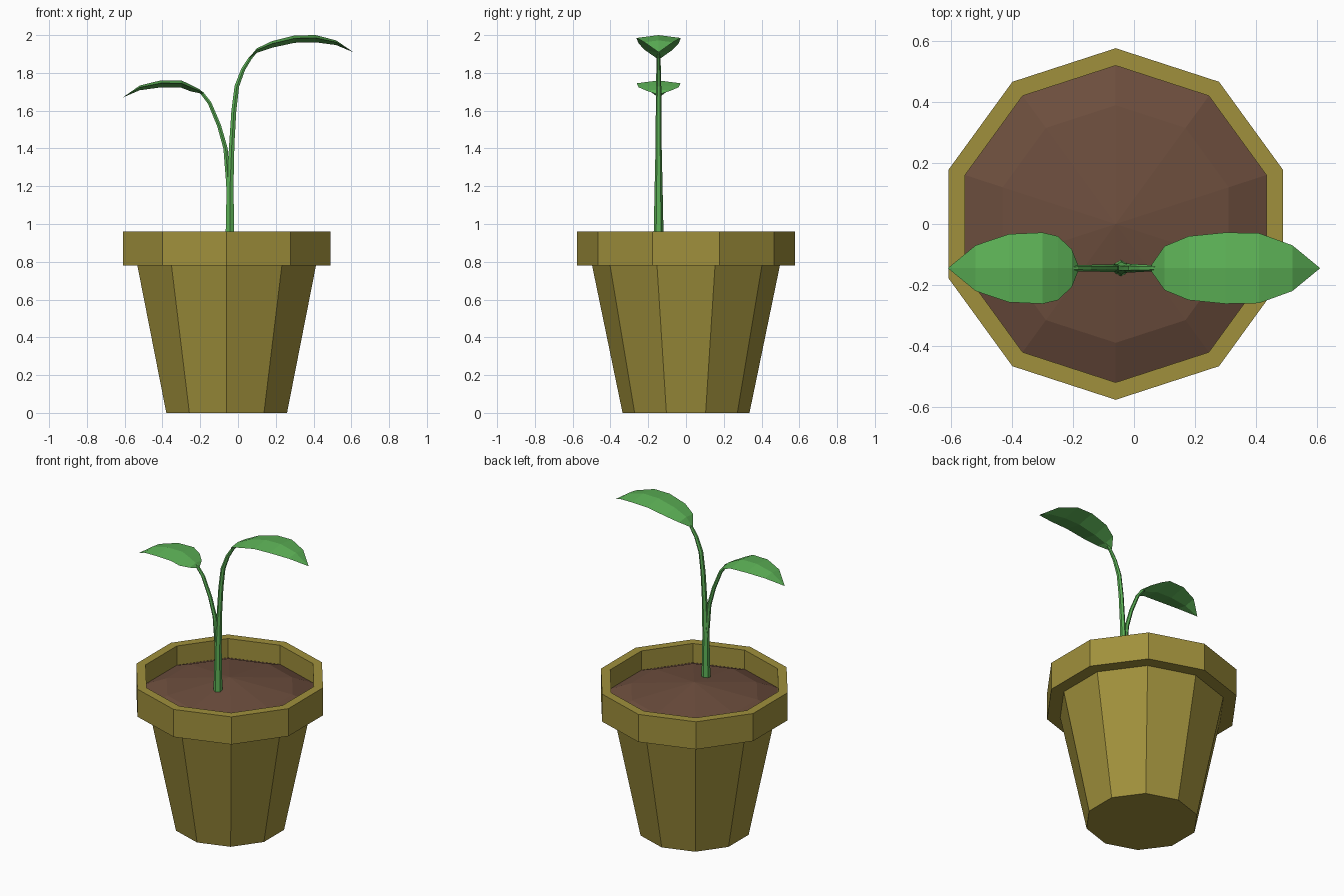
import bpy, bmesh
from math import sin, cos, pi
from mathutils import Vector

if "Cube" in bpy.data.objects:
    bpy.data.objects.remove(bpy.data.objects["Cube"])

POT = Vector((-0.06, 0, 0))
PLANT_Y = -0.145


def material(name, color):
    m = bpy.data.materials.new(name)
    m.use_nodes = True
    m.diffuse_color = (*color, 1)
    m.node_tree.nodes["Principled BSDF"].inputs["Base Color"].default_value = (*color, 1)
    return m


olive = material("olive clay", (0.35, 0.28, 0.045))
brown = material("brown soil", (0.15, 0.075, 0.047))
green = material("leaf green", (0.11, 0.45, 0.095))


def loft(name, rings, mat, cap_start=True, cap_end=True):
    """Skin a list of equally sized closed rings."""
    bm = bmesh.new()
    loops = [[bm.verts.new(p) for p in ring] for ring in rings]
    for a, b in zip(loops, loops[1:]):
        for i in range(len(a)):
            j = (i + 1) % len(a)
            bm.faces.new((a[i], a[j], b[j], b[i]))
    if cap_start:
        bm.faces.new(loops[0])
    if cap_end:
        bm.faces.new(loops[-1])
    bmesh.ops.remove_doubles(bm, verts=bm.verts, dist=0.0005)
    bmesh.ops.recalc_face_normals(bm, faces=bm.faces)
    mesh = bpy.data.meshes.new(name)
    bm.to_mesh(mesh)
    bm.free()
    mesh.materials.append(mat)
    obj = bpy.data.objects.new(name, mesh)
    bpy.context.collection.objects.link(obj)
    return obj


def decagon(r, z):
    return [POT + Vector((r * sin(i * pi / 5), r * cos(i * pi / 5), z)) for i in range(10)]


def stem(name, path):
    """Six-sided tube along (x, z, radius) points in the plant's plane."""
    rings = []
    for i, (x, z, r) in enumerate(path):
        a, b = path[max(i - 1, 0)], path[min(i + 1, len(path) - 1)]
        t = Vector((b[0] - a[0], 0, b[1] - a[1])).normalized()
        n = Vector((t.z, 0, -t.x))
        side = Vector((0, 1, 0))
        c = Vector((x, PLANT_Y, z))
        rings.append([c + r * (n * cos(k * pi / 3 + pi / 6) + side * sin(k * pi / 3 + pi / 6))
                      for k in range(6)])
    loft(name, rings, green)


def leaf(name, path):
    """Blade with a low top ridge and a keel, along (x, ridge z, half width)."""
    rings = []
    for x, z, w in path:
        edge, keel = 0.13 * w, 0.33 * w
        rings.append([Vector((x, PLANT_Y + dy, z - dz)) for dy, dz in
                      ((0, 0), (w, edge), (0, keel), (-w, edge))])
    loft(name, rings, green)


# Pot: tapered body, overhanging rim and inner wall
loft("pot", [decagon(r, z) for r, z in
             ((0.336, 0), (0.497, 0.78), (0.577, 0.78), (0.577, 0.96),
              (0.52, 0.96), (0.52, 0.83))], olive, cap_end=False)

# Soil mound
loft("soil", [decagon(r, z) for r, z in
              ((0.52, 0.835), (0.39, 0.89), (0.0001, 0.95))], brown,
     cap_start=False, cap_end=False)

# Stems
stem("main_stem", [(-0.043, 0.9, 0.027), (-0.042, 1.2, 0.021), (-0.033, 1.42, 0.016),
                   (-0.022, 1.6, 0.015), (-0.006, 1.73, 0.014), (0.028, 1.82, 0.012),
                   (0.065, 1.878, 0.010), (0.1, 1.915, 0.005)])
stem("side_stem", [(-0.047, 1.1, 0.012), (-0.052, 1.22, 0.013), (-0.066, 1.4, 0.013),
                   (-0.1, 1.52, 0.012), (-0.15, 1.64, 0.011), (-0.19, 1.692, 0.010),
                   (-0.22, 1.715, 0.005)])

# Leaves
leaf("upper_leaf", [(0.058, 1.88, 0.012), (0.1, 1.93, 0.072), (0.18, 1.968, 0.105),
                    (0.3, 1.998, 0.117), (0.41, 2.0, 0.115), (0.52, 1.972, 0.075),
                    (0.61, 1.91, 0.001)])
leaf("lower_leaf", [(-0.184, 1.69, 0.012), (-0.204, 1.713, 0.062), (-0.25, 1.737, 0.105),
                    (-0.3, 1.76, 0.117), (-0.41, 1.76, 0.112), (-0.52, 1.733, 0.075),
                    (-0.61, 1.67, 0.001)])
